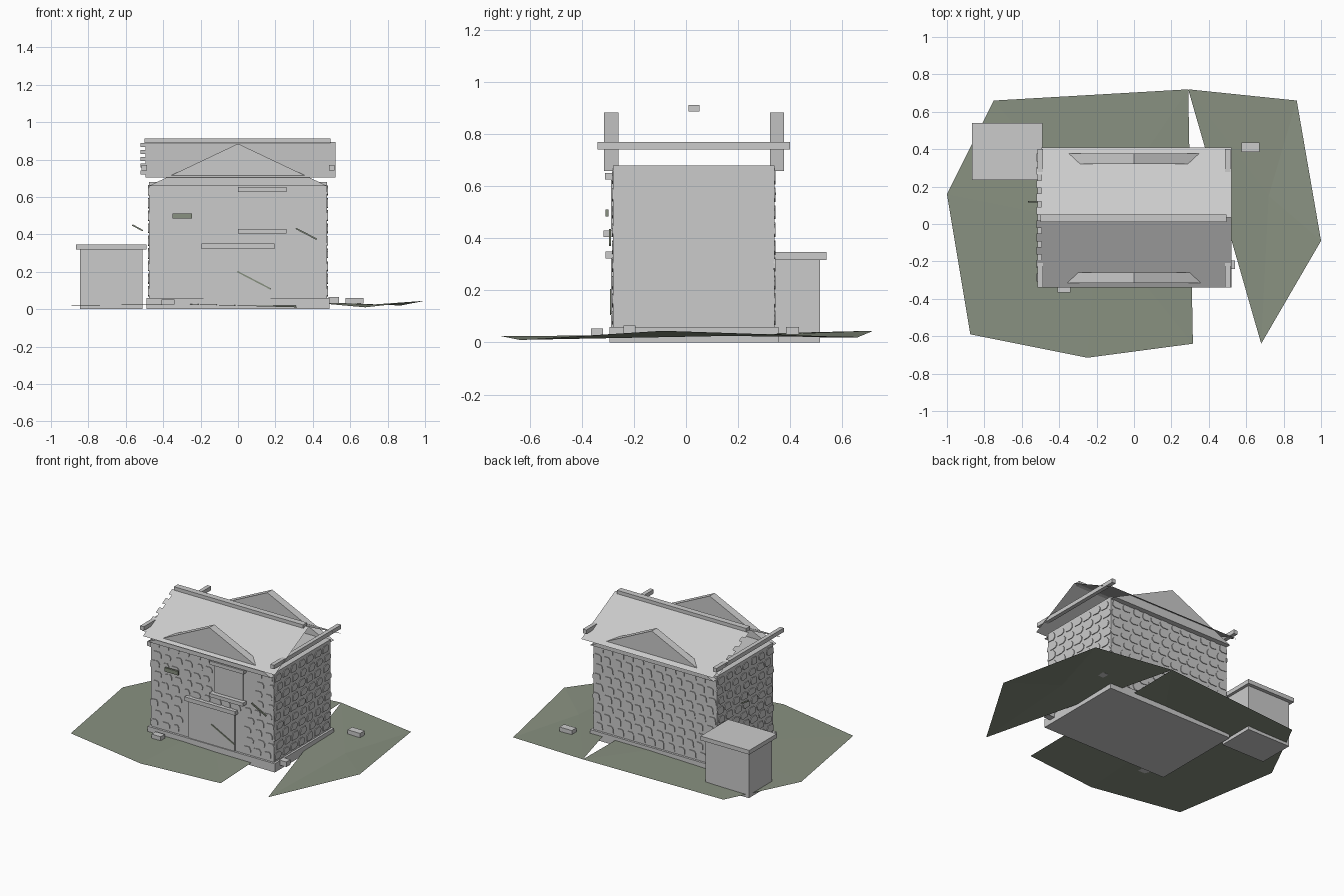
import bpy, bmesh, math, random
from mathutils import Vector

if "Cube" in bpy.data.objects:
    bpy.data.objects.remove(bpy.data.objects["Cube"])

random.seed(4)


def material(name, rgb):
    m = bpy.data.materials.new(name)
    m.diffuse_color = (*rgb, 1)
    m.use_nodes = True
    m.node_tree.nodes["Principled BSDF"].inputs["Base Color"].default_value = m.diffuse_color
    return m


GREY = material("stone_grey", (0.6, 0.6, 0.6))
MOSS = material("moss_green", (0.25, 0.285, 0.22))


def finish(name, bm, mat, recalc=True):
    if recalc:
        bmesh.ops.recalc_face_normals(bm, faces=bm.faces[:])
    me = bpy.data.meshes.new(name)
    bm.to_mesh(me)
    bm.free()
    me.materials.append(mat)
    ob = bpy.data.objects.new(name, me)
    bpy.context.collection.objects.link(ob)
    return ob


def box(name, x, y, z, mat=GREY, tilt=0.0):
    """Box from three (min, max) ranges, optionally tilted about y."""
    bm = bmesh.new()
    bmesh.ops.create_cube(bm, size=1)
    size = [r[1] - r[0] for r in (x, y, z)]
    bmesh.ops.scale(bm, vec=size, verts=bm.verts)
    ob = finish(name, bm, mat)
    ob.location = [(r[0] + r[1]) / 2 for r in (x, y, z)]
    ob.rotation_euler[1] = tilt
    return ob


def prism(bm, points, push):
    """Extruded polygon added to a mesh."""
    a = [bm.verts.new(p) for p in points]
    b = [bm.verts.new(Vector(p) + Vector(push)) for p in points]
    n = len(a)
    bm.faces.new(a)
    bm.faces.new(b[::-1])
    for i in range(n):
        bm.faces.new((a[i], b[i], b[(i + 1) % n], a[(i + 1) % n]))


# Main walls and footing
box("house_walls", (-0.475, 0.475), (-0.28, 0.34), (0.02, 0.68))
box("footing", (-0.49, 0.49), (-0.295, 0.355), (0, 0.06))


# Irregular facing stones, in staggered rows on each wall
def stones(name, origin, along, normal, length, columns, openings=()):
    bm = bmesh.new()
    origin, along, normal = Vector(origin), Vector(along), Vector(normal)
    step = length / columns
    for row in range(9):
        z = 0.095 + row * 0.0675
        for col in range(columns):
            u = (col + 0.5) * step + (0.012 if row % 2 else -0.008)
            u += random.uniform(-0.006, 0.006)
            if any(l < u < r and b < z < t for l, r, b, t in openings):
                continue
            w = step * random.uniform(0.34, 0.44)
            h = random.uniform(0.022, 0.028)
            pts = []
            for cx, cz in ((-1, -0.9), (0.4, -1), (0.95, -0.55), (1, 0.3),
                           (0.6, 1), (-0.6, 0.95), (-0.9, 0.5)):
                du = cx * w * random.uniform(0.88, 1.05)
                dz = cz * h * random.uniform(0.88, 1.05)
                pts.append(origin + along * (u + du)
                           + Vector((0, 0, z + dz)) - normal * 0.003)
            prism(bm, pts, normal * 0.008)
    finish(name, bm, GREY)


stones("front_stones", (-0.475, -0.28, 0), (1, 0, 0), (0, -1, 0), 0.95, 12,
       ((0.25, 0.70, 0, 0.36), (0.45, 0.77, 0.39, 0.66)))
stones("back_stones", (-0.475, 0.34, 0), (1, 0, 0), (0, 1, 0), 0.95, 12)
stones("right_stones", (0.475, -0.28, 0), (0, 1, 0), (1, 0, 0), 0.62, 7)
stones("left_stones", (-0.475, -0.28, 0), (0, 1, 0), (-1, 0, 0), 0.62, 7)

# Door, window and their stone trims
box("door", (-0.185, 0.175), (-0.288, -0.279), (0.06, 0.325))
box("door_lintel", (-0.195, 0.195), (-0.31, -0.275), (0.322, 0.35))
box("window", (0.015, 0.24), (-0.288, -0.279), (0.43, 0.625))
box("window_lintel", (0, 0.26), (-0.312, -0.275), (0.627, 0.652))
box("window_sill", (0, 0.26), (-0.318, -0.275), (0.405, 0.43))

# Plaque and slanted twigs
box("plaque", (-0.35, -0.245), (-0.31, -0.297), (0.484, 0.511), MOSS)
for name, x, y, z, length, tilt in (
        ("door_twig", 0.085, -0.289, 0.155, 0.20, 0.48),
        ("wall_twig", 0.365, -0.292, 0.403, 0.125, 0.48),
        ("side_twig", -0.537, 0.12, 0.435, 0.065, 0.50)):
    box(name, (x - length / 2, x + length / 2), (y - 0.004, y + 0.004),
        (z - 0.004, z + 0.004), MOSS, tilt)

# Thin roof slopes with a broken row of tiles on the left edge
RIDGE_Y, RIDGE_Z, EAVE_Z = 0.035, 0.895, 0.703
for side, eave_y in (("front", -0.34), ("back", 0.41)):
    bm = bmesh.new()

    def strip(x0, x1, t0, t1):
        corners = []
        for x, t in ((x0, t0), (x1, t0), (x1, t1), (x0, t1)):
            corners.append(bm.verts.new((x, eave_y + (RIDGE_Y - eave_y) * t,
                                         EAVE_Z + (RIDGE_Z - EAVE_Z) * t)))
        if side == "back":
            corners.reverse()
        bm.faces.new(corners)

    strip(-0.495, 0.52, 0, 1)
    for i in range(5):
        strip(-0.52, -0.495, 0.09 + i * 0.19, 0.20 + i * 0.19)
    finish(side + "_roof_slope", bm, GREY, recalc=False)

# Ridge cap and cross beams under the roof ends
box("ridge_cap", (-0.5, 0.495), (0.01, 0.052), (0.888, 0.912))
box("left_beam", (-0.515, -0.487), (-0.34, 0.40), (0.742, 0.77))
box("right_beam", (0.487, 0.515), (-0.34, 0.40), (0.742, 0.77))

# Triangular gables rising through both slopes
for name, y in (("front_gable", -0.315), ("back_gable", 0.322)):
    bm = bmesh.new()
    prism(bm, [(-0.475, y, 0.66), (0.475, y, 0.66), (0, y, 0.885)],
          (0, 0.055, 0))
    finish(name, bm, GREY)

# Side shed with slab roof and vent
box("shed", (-0.845, -0.51), (0.26, 0.515), (0, 0.318))
box("shed_roof", (-0.865, -0.49), (0.235, 0.54), (0.318, 0.347))
box("shed_vent", (-0.755, -0.605), (0.252, 0.261), (0.236, 0.264))

# Loose blocks on the ground
box("front_block", (-0.41, -0.34), (-0.365, -0.32), (0.025, 0.053))
box("right_block", (0.485, 0.54), (-0.24, -0.195), (0.03, 0.065))
box("far_block", (0.575, 0.67), (0.385, 0.435), (0.03, 0.06))


# Cracked ground as two thin sheets
def sheet(name, centre, rim):
    bm = bmesh.new()
    c = bm.verts.new(centre)
    vs = [bm.verts.new(p) for p in rim]
    for i in range(len(vs)):
        bm.faces.new((c, vs[i], vs[(i + 1) % len(vs)]))
    finish(name, bm, MOSS, recalc=False)


sheet("left_ground", (-0.2, 0, 0.028), [
    (0.29, 0.72, 0.045), (-0.75, 0.66, 0.02), (-1, 0.16, 0.02),
    (-0.875, -0.59, 0.02), (-0.25, -0.715, 0.025), (0.315, -0.64, 0.01)])
sheet("right_ground", (0.72, 0.15, 0.025), [
    (0.29, 0.72, 0.045), (0.68, -0.64, 0.01), (1, -0.09, 0.045),
    (0.87, 0.66, 0.02)])
